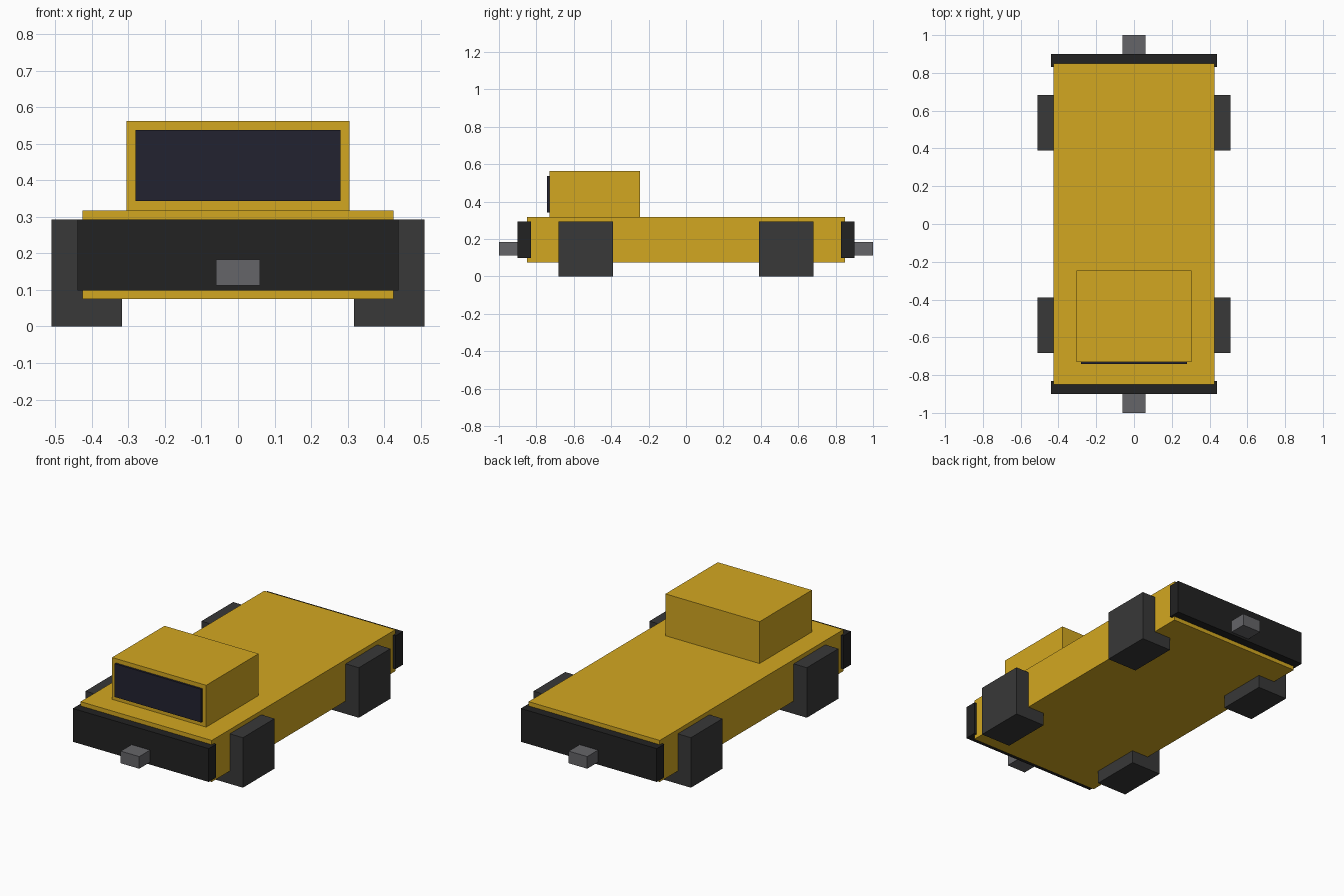
import bpy

if "Cube" in bpy.data.objects:
    bpy.data.objects.remove(bpy.data.objects["Cube"])


def material(name, rgb):
    m = bpy.data.materials.new(name)
    m.diffuse_color = (*rgb, 1)
    m.use_nodes = True
    m.node_tree.nodes["Principled BSDF"].inputs["Base Color"].default_value = m.diffuse_color
    return m


yellow = material("yellow_paint", (0.65, 0.39, 0.015))
black = material("bumper_black", (0.016, 0.016, 0.016))
rubber = material("wheel_black", (0.04, 0.04, 0.04))
steel = material("coupler_grey", (0.13, 0.13, 0.14))
glass = material("window_glass", (0.016, 0.016, 0.03))


def box(name, x, y, z, mat):
    """Box spanning the (min, max) ranges on each axis."""
    spans = (x, y, z)
    bpy.ops.mesh.primitive_cube_add(size=1, location=[(a + b) / 2 for a, b in spans])
    ob = bpy.context.object
    ob.name = name
    ob.scale = [b - a for a, b in spans]
    bpy.ops.object.transform_apply(location=False, rotation=False, scale=True)
    ob.data.materials.append(mat)
    return ob


def span(sign, a, b):
    return tuple(sorted((sign * a, sign * b)))


# Chassis, cab and windscreen
box("body", (-0.425, 0.425), (-0.85, 0.85), (0.075, 0.318), yellow)
box("cab", (-0.305, 0.305), (-0.73, -0.245), (0.318, 0.563), yellow)
box("windscreen", (-0.28, 0.28), (-0.742, -0.728), (0.343, 0.538), glass)

# Bumper, coupler and wheel pair at each end
for end, sy in (("front", -1), ("rear", 1)):
    box(end + "_bumper", (-0.44, 0.44), span(sy, 0.83, 0.90), (0.098, 0.293), black)
    box(end + "_coupler", (-0.06, 0.06), span(sy, 0.90, 1.0), (0.112, 0.183), steel)
    for side, sx in (("left", -1), ("right", 1)):
        box(f"{end}_{side}_wheel", span(sx, 0.317, 0.51),
            span(sy, 0.39, 0.683), (0, 0.293), rubber)
